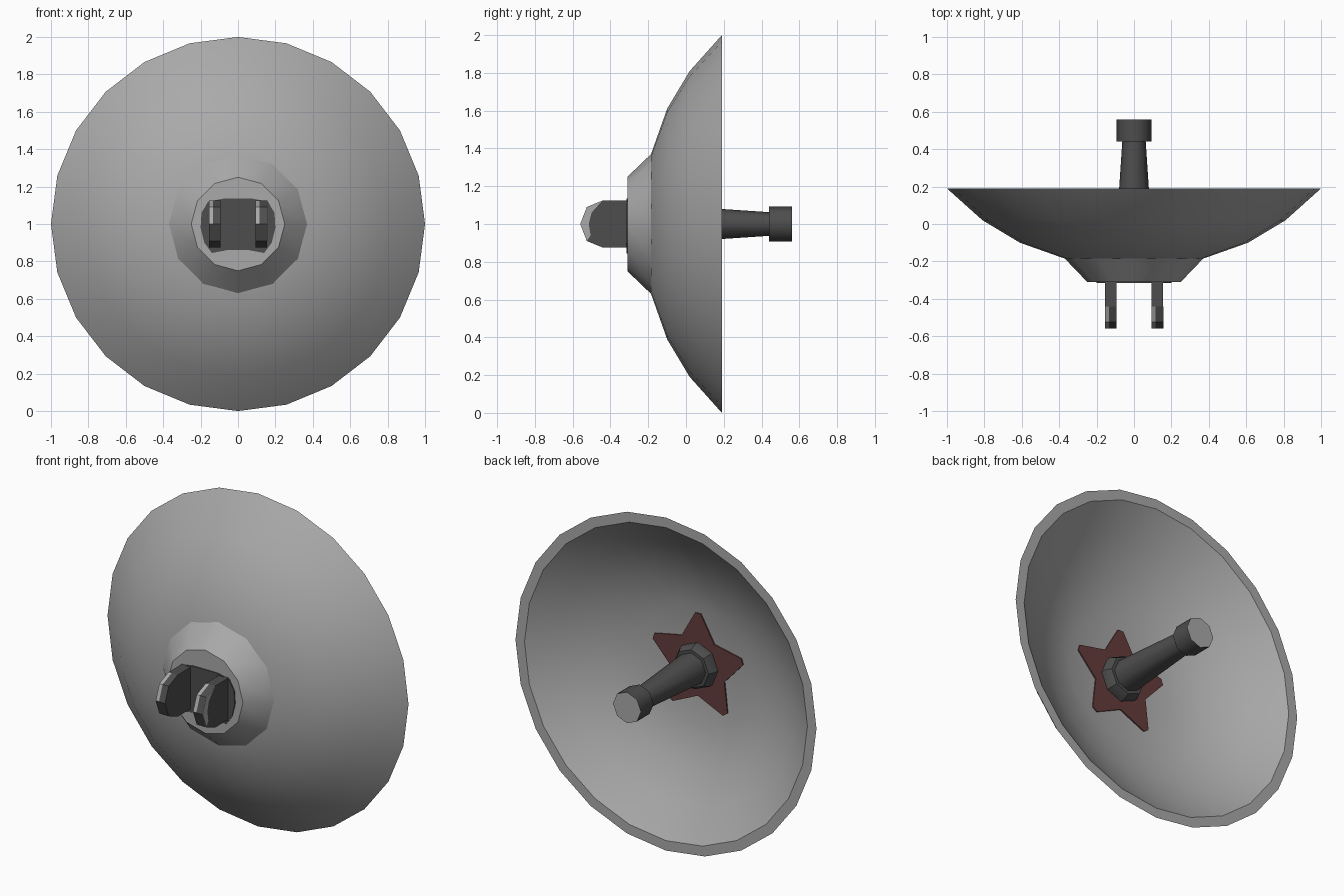
import bpy, bmesh, math

if "Cube" in bpy.data.objects:
    bpy.data.objects.remove(bpy.data.objects["Cube"])

def mat(name, c):
    m = bpy.data.materials.new(name)
    m.diffuse_color = (*c, 1)
    m.use_nodes = True
    m.node_tree.nodes["Principled BSDF"].inputs["Base Color"].default_value = m.diffuse_color
    return m

GREY = mat("light_grey", (0.40, 0.40, 0.40))
DARK = mat("dark_grey", (0.075, 0.075, 0.075))
RED = mat("dull_red", (0.13, 0.046, 0.046))
CZ = 1.0  # height of the dish axis

def finish(name, bm, mats, smooth=None):
    bmesh.ops.recalc_face_normals(bm, faces=bm.faces)
    me = bpy.data.meshes.new(name)
    bm.to_mesh(me)
    bm.free()
    for m in mats:
        me.materials.append(m)
    ob = bpy.data.objects.new(name, me)
    bpy.context.collection.objects.link(ob)
    if smooth:
        bpy.ops.object.select_all(action='DESELECT')
        ob.select_set(True)
        bpy.context.view_layer.objects.active = ob
        bpy.ops.object.shade_smooth_by_angle(angle=math.radians(smooth))
    return ob

def lathe(name, profile, n, mats, smooth=35, rule=None):
    """Revolve (radius, y) points around the y axis; the ends are capped."""
    bm = bmesh.new()
    rings = []
    for r, y in profile:
        rings.append([bm.verts.new((r * math.sin(2 * math.pi * i / n), y,
                                    CZ + r * math.cos(2 * math.pi * i / n))) for i in range(n)])
    for a, b in zip(rings, rings[1:]):
        for i in range(n):
            j = (i + 1) % n
            bm.faces.new((a[i], a[j], b[j], b[i]))
    bm.faces.new(rings[0])
    bm.faces.new(rings[-1])
    if rule:
        for f in bm.faces:
            f.material_index = rule(f)
    return finish(name, bm, mats, smooth)

def prism(name, pts, levels, axis, mats, rule=None):
    """Extrude an outline through levels along 'x' (pts are y,z) or 'y' (pts are x,z)."""
    bm = bmesh.new()
    rings = [[bm.verts.new((l, p, q) if axis == 'x' else (p, l, q)) for p, q in pts]
             for l in levels]
    n = len(pts)
    for a, b in zip(rings, rings[1:]):
        for i in range(n):
            j = (i + 1) % n
            bm.faces.new((a[i], a[j], b[j], b[i]))
    bm.faces.new(rings[0])
    bm.faces.new(rings[-1])
    if rule:
        for f in bm.faces:
            f.material_index = rule(f)
    return finish(name, bm, mats)

# Dish bowl: outer skin, flat rim, inner skin
lathe("dish_bowl", [(0.30, -0.19), (0.37, -0.185), (0.61, -0.10), (0.81, 0.02), (1.0, 0.19),
                    (0.94, 0.19), (0.77, 0.055), (0.58, -0.05), (0.36, -0.118), (0.1, -0.122)],
      24, [GREY])

# Tapered mounting base behind the bowl
lathe("mount_base", [(0.25, -0.31), (0.37, -0.185), (0.33, -0.17)], 12, [GREY])

# Feed stem with collar and head; the end face of the head is light
lathe("feed_collar", [(0.135, -0.13), (0.135, -0.085), (0.115, -0.05)], 8, [DARK], 30)
lathe("feed_stem", [(0.10, -0.12), (0.062, 0.45)], 8, [DARK], 50)
lathe("feed_head", [(0.093, 0.44), (0.093, 0.56)], 8, [DARK, GREY], 50,
      lambda f: 1 if f.calc_center_median().y > 0.55 else 0)

# Painted star with blunt tips around the collar
star = []
for k in range(5):
    a = k * 2 * math.pi / 5
    for da, r in ((-0.06, 0.31), (0.06, 0.31), (math.pi / 5, 0.185)):
        star.append((r * math.sin(a + da), CZ + r * math.cos(a + da)))
prism("star_plate", star, (-0.120, -0.112), 'y', [RED])

# Dark painted patch on the base, mirrored outline
half = [(0.08, 1.135), (0.16, 1.12), (0.195, 1.06), (0.2, 0.98), (0.18, 0.9),
        (0.14, 0.845), (0.06, 0.86)]
patch = half + [(-x, z) for x, z in reversed(half)]
prism("hinge_patch", patch, (-0.316, -0.308), 'y', [DARK])

# Two hinge prongs with worn light strips on the tips
prong = [(-0.30, 1.125), (-0.44, 1.125), (-0.525, 1.09), (-0.56, 1.0),
         (-0.525, 0.91), (-0.44, 0.875), (-0.30, 0.875)]
for side, x0 in (("left", -0.155), ("right", 0.093)):
    def worn(f, x0=x0):
        c = f.calc_center_median()
        return 1 if c.x < x0 + 0.022 and c.y < -0.46 and c.z > 1.0 and abs(c.x - x0) > 0.001 else 0
    prism(side + "_prong", prong, (x0, x0 + 0.022, x0 + 0.062), 'x', [DARK, GREY], worn)

# Worn crescent on the outer side of the right prong
crescent = prong[1:5] + [(-0.505, 0.94), (-0.515, 1.0), (-0.50, 1.06), (-0.46, 1.105)]
prism("prong_wear", crescent, (0.153, 0.157), 'x', [GREY])
